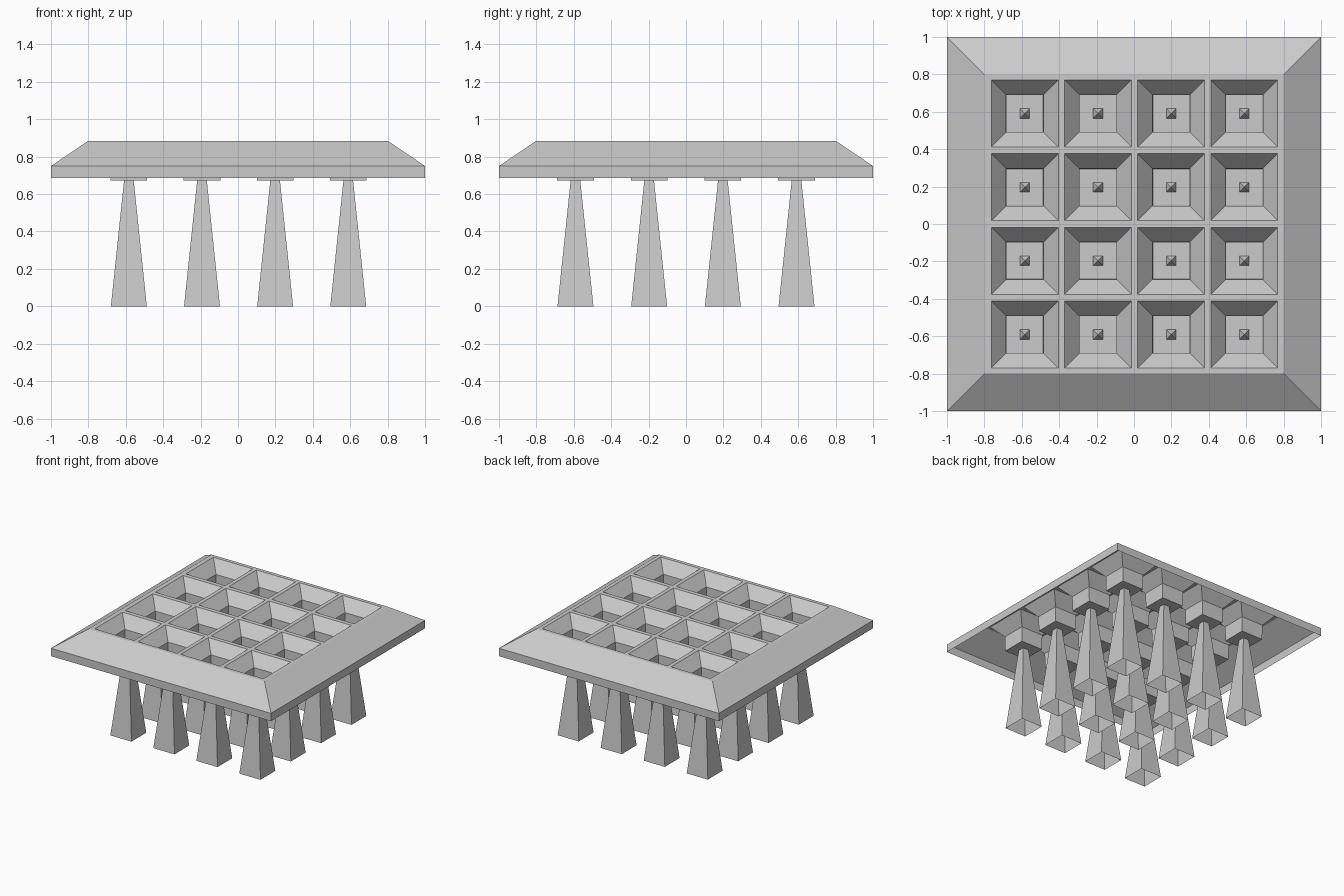
import bpy, bmesh

if "Cube" in bpy.data.objects:
    bpy.data.objects.remove(bpy.data.objects["Cube"])

XS = [0.003 + 0.391 * (i - 1.5) for i in range(4)]
YS = [0.394 * (i - 1.5) for i in range(4)]
OPEN = 0.179                                # half width of a cell opening
Z_TOP, Z_EDGE, Z_RIM = 0.885, 0.75, 0.685


def finish(name, bm):
    bmesh.ops.remove_doubles(bm, verts=bm.verts, dist=1e-5)
    mesh = bpy.data.meshes.new(name)
    bm.to_mesh(mesh)
    bm.free()
    ob = bpy.data.objects.new(name, mesh)
    bpy.context.collection.objects.link(ob)
    return ob


def rings(bm, profile, cx=0, cy=0, cap=False):
    """Stack of square rings (half width, z), joined by side faces."""
    loops = []
    for h, z in profile:
        loops.append([bm.verts.new((cx + sx * h, cy + sy * h, z))
                      for sx, sy in ((-1, -1), (1, -1), (1, 1), (-1, 1))])
    for a, b in zip(loops, loops[1:]):
        for k in range(4):
            n = (k + 1) % 4
            bm.faces.new((a[k], a[n], b[n], b[k]))
    if cap:
        bm.faces.new(loops[-1])
    return loops[-1]


# Sloped frame, open underneath
bm = bmesh.new()
rings(bm, [(1.0, Z_RIM), (1.0, Z_EDGE), (0.8, Z_TOP)])
finish("sloped_frame", bm)

# Flat lattice around the cell openings
bm = bmesh.new()
gx = [-0.8] + [c + s * OPEN for c in XS for s in (-1, 1)] + [0.8]
gy = [-0.8] + [c + s * OPEN for c in YS for s in (-1, 1)] + [0.8]
grid = [[bm.verts.new((x, y, Z_TOP)) for y in gy] for x in gx]
for i in range(9):
    for j in range(9):
        if i % 2 and j % 2:
            continue
        bm.faces.new((grid[i][j], grid[i + 1][j], grid[i + 1][j + 1], grid[i][j + 1]))
bmesh.ops.dissolve_limit(bm, angle_limit=0.01, verts=bm.verts, edges=bm.edges)
finish("top_lattice", bm)

for i, x in enumerate(XS):
    for j, y in enumerate(YS):
        # Funnel-shaped cell with a square well and floor
        bm = bmesh.new()
        rings(bm, [(OPEN, Z_TOP), (0.1, 0.795), (0.098, 0.672)], x, y, cap=True)
        finish(f"cell_{i}_{j}", bm)

        # Tapered hollow leg whose pointed tip pokes through the cell floor
        bm = bmesh.new()
        top = rings(bm, [(0.096, 0.0), (0.025, 0.68)], x, y)
        tip = bm.verts.new((x, y, 0.725))
        for k in range(4):
            bm.faces.new((top[k], top[(k + 1) % 4], tip))
        finish(f"leg_{i}_{j}", bm)
